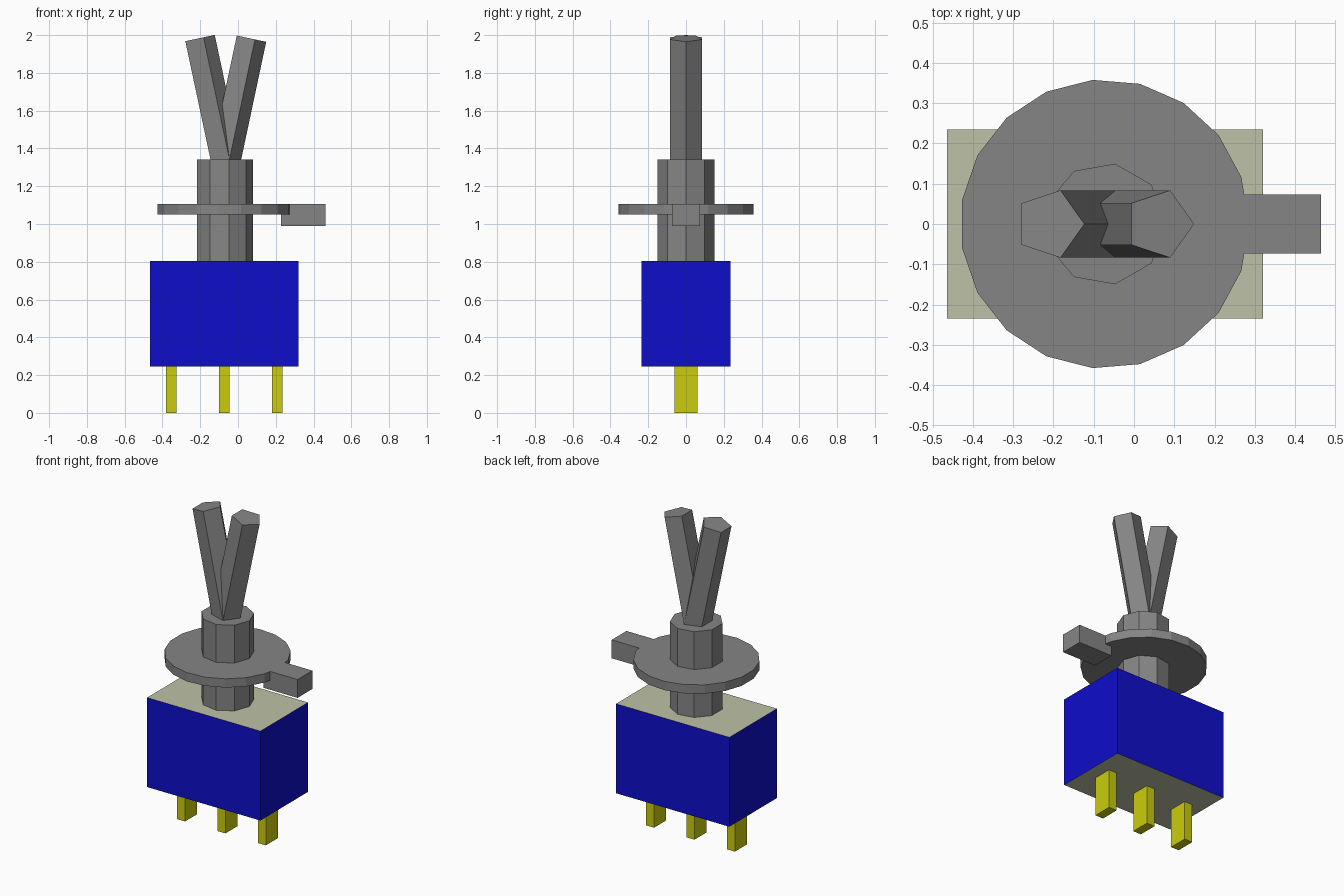
import bpy
import bmesh
import math
from mathutils import Matrix, Vector

cube = bpy.data.objects.get("Cube")
if cube:
    bpy.data.objects.remove(cube, do_unlink=True)


def material(name, rgb):
    mat = bpy.data.materials.new(name)
    mat.use_nodes = True
    color = (*rgb, 1.0)
    mat.diffuse_color = color
    mat.node_tree.nodes["Principled BSDF"].inputs["Base Color"].default_value = color
    return mat


METAL = material("grey metal", (0.235, 0.235, 0.235))
BLUE = material("blue plastic", (0.0044, 0.0044, 0.60))
BEIGE = material("beige plate", (0.51, 0.535, 0.385))
YELLOW = material("yellow contact", (0.60, 0.60, 0.0044))

AXIS_X = -0.073  # switch axis


def finish(name, bm, *mats):
    bmesh.ops.recalc_face_normals(bm, faces=bm.faces)
    mesh = bpy.data.meshes.new(name)
    bm.to_mesh(mesh)
    bm.free()
    for mat in mats:
        mesh.materials.append(mat)
    obj = bpy.data.objects.new(name, mesh)
    bpy.context.collection.objects.link(obj)
    return obj


def box(name, low, high, *mats):
    low, high = Vector(low), Vector(high)
    bm = bmesh.new()
    bmesh.ops.create_cube(bm, size=1, matrix=Matrix.Translation((low + high) / 2)
                          @ Matrix.Diagonal((*(high - low), 1)))
    return finish(name, bm, *mats)


def prism(name, sides, radius, bottom, top, mat, tilt=0.0, pivot_z=0.0):
    """Upright prism with a corner on +x, tilted towards +x about pivot_z."""
    bm = bmesh.new()
    ring = [(radius * math.cos(2 * math.pi * i / sides),
             radius * math.sin(2 * math.pi * i / sides)) for i in range(sides)]
    base = bm.faces.new([bm.verts.new((x, y, bottom)) for x, y in ring])
    up = bmesh.ops.extrude_face_region(bm, geom=[base], use_keep_orig=True)
    bmesh.ops.translate(bm, vec=(0, 0, top - bottom),
                        verts=[v for v in up["geom"] if isinstance(v, bmesh.types.BMVert)])
    bm.transform(Matrix.Translation((AXIS_X, 0, pivot_z)) @ Matrix.Rotation(tilt, 4, "Y"))
    return finish(name, bm, mat)


# Body: blue sides, beige top and bottom
body = box("switch_body", (-0.465, -0.235, 0.245), (0.32, 0.235, 0.805), BLUE, BEIGE)
for face in body.data.polygons:
    face.material_index = 1 if abs(face.normal.z) > 0.5 else 0

# Contact pins
for name, offset in (("right_pin", -0.28), ("middle_pin", 0.0), ("left_pin", 0.28)):
    x = AXIS_X + offset
    box(name, (x - 0.028, -0.06, 0), (x + 0.028, 0.06, 0.245), YELLOW)

# Bushing and locating washer with its tab
prism("bushing", 9, 0.152, 0.805, 1.342, METAL)
prism("washer", 19, 0.359, 1.05, 1.105, METAL)
box("washer_tab", (0.228, -0.073, 0.99), (0.464, 0.073, 1.105), METAL)

# Lever shown in both positions
for name, side in (("right_lever", -1), ("left_lever", 1)):
    prism(name, 5, 0.088, -0.1, 0.655, METAL, tilt=side * math.radians(12), pivot_z=1.342)
